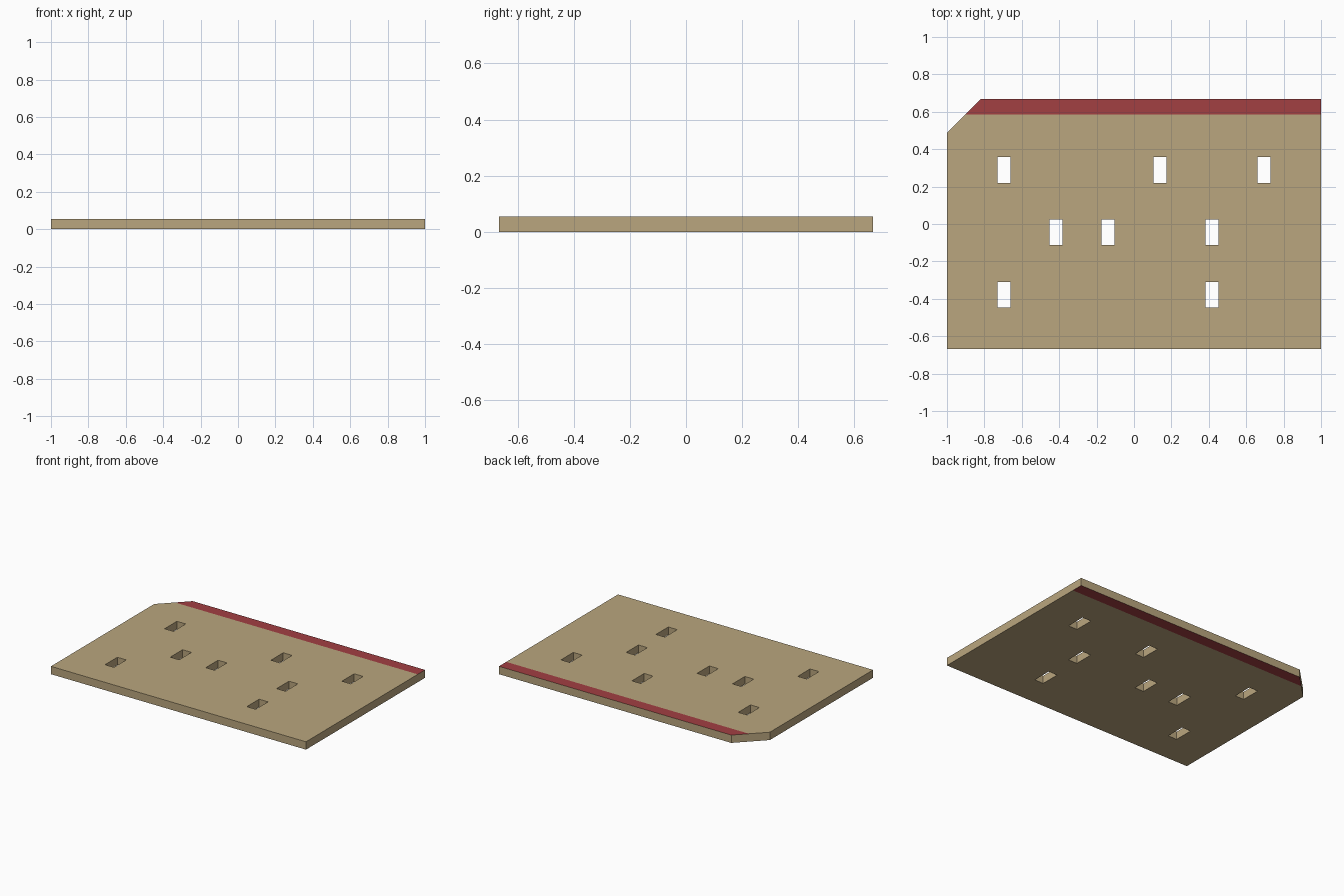
import bpy, bmesh
from mathutils import Vector, Matrix

if "Cube" in bpy.data.objects:
    bpy.data.objects.remove(bpy.data.objects["Cube"])

W, D, T, CUT = 1.0, 0.667, 0.0556, 0.178   # half width, half depth, thickness, corner cut
STRIPE_Y = 0.585


def material(name, rgb):
    m = bpy.data.materials.new(name)
    m.diffuse_color = (*rgb, 1)
    m.use_nodes = True
    m.node_tree.nodes["Principled BSDF"].inputs["Base Color"].default_value = m.diffuse_color
    return m


def make_object(name, bm, mats):
    me = bpy.data.meshes.new(name)
    bm.to_mesh(me)
    bm.free()
    for m in mats:
        me.materials.append(m)
    ob = bpy.data.objects.new(name, me)
    bpy.context.collection.objects.link(ob)
    return ob


tan = material("card_tan", (0.49, 0.38, 0.21))
red = material("stripe_red", (0.36, 0.05, 0.055))

# Card: rectangle with one cut corner, extruded upward
bm = bmesh.new()
outline = [(-W, -D), (W, -D), (W, D), (-W + CUT, D), (-W, D - CUT)]
face = bm.faces.new([bm.verts.new((x, y, 0)) for x, y in outline])
ext = bmesh.ops.extrude_face_region(bm, geom=[face])
for v in ext["geom"]:
    if isinstance(v, bmesh.types.BMVert):
        v.co.z = T
# Stripe along the back edge, on the top and bottom faces only
bmesh.ops.bisect_plane(bm, geom=bm.verts[:] + bm.edges[:] + bm.faces[:],
                       plane_co=(0, STRIPE_Y, 0), plane_no=(0, 1, 0))
bmesh.ops.recalc_face_normals(bm, faces=bm.faces[:])
for f in bm.faces:
    if abs(f.normal.z) > 0.9 and f.calc_center_median().y > STRIPE_Y:
        f.material_index = 1
card = make_object("punched_card", bm, [tan, red])

# Punched holes: columns filled in each row
rows = {0.289: (0, 3, 5), -0.044: (1, 2, 4), -0.378: (0, 4)}
bm = bmesh.new()
for y, cols in rows.items():
    for c in cols:
        mat = Matrix.Translation((-0.695 + 0.278 * c, y, T / 2)) @ \
            Matrix.Diagonal(Vector((0.070, 0.138, 0.2, 1)))
        bmesh.ops.create_cube(bm, size=1, matrix=mat)
cutter = make_object("hole_cutter", bm, [tan])
cutter.hide_render = True
cutter.hide_set(True)

mod = card.modifiers.new("holes", "BOOLEAN")
mod.operation = "DIFFERENCE"
mod.solver = "EXACT"
mod.object = cutter

# Apply the cut so that no helper remains
deps = bpy.context.evaluated_depsgraph_get()
punched = bpy.data.meshes.new_from_object(card.evaluated_get(deps))
card.modifiers.clear()
card.data = punched
bpy.data.objects.remove(cutter)
